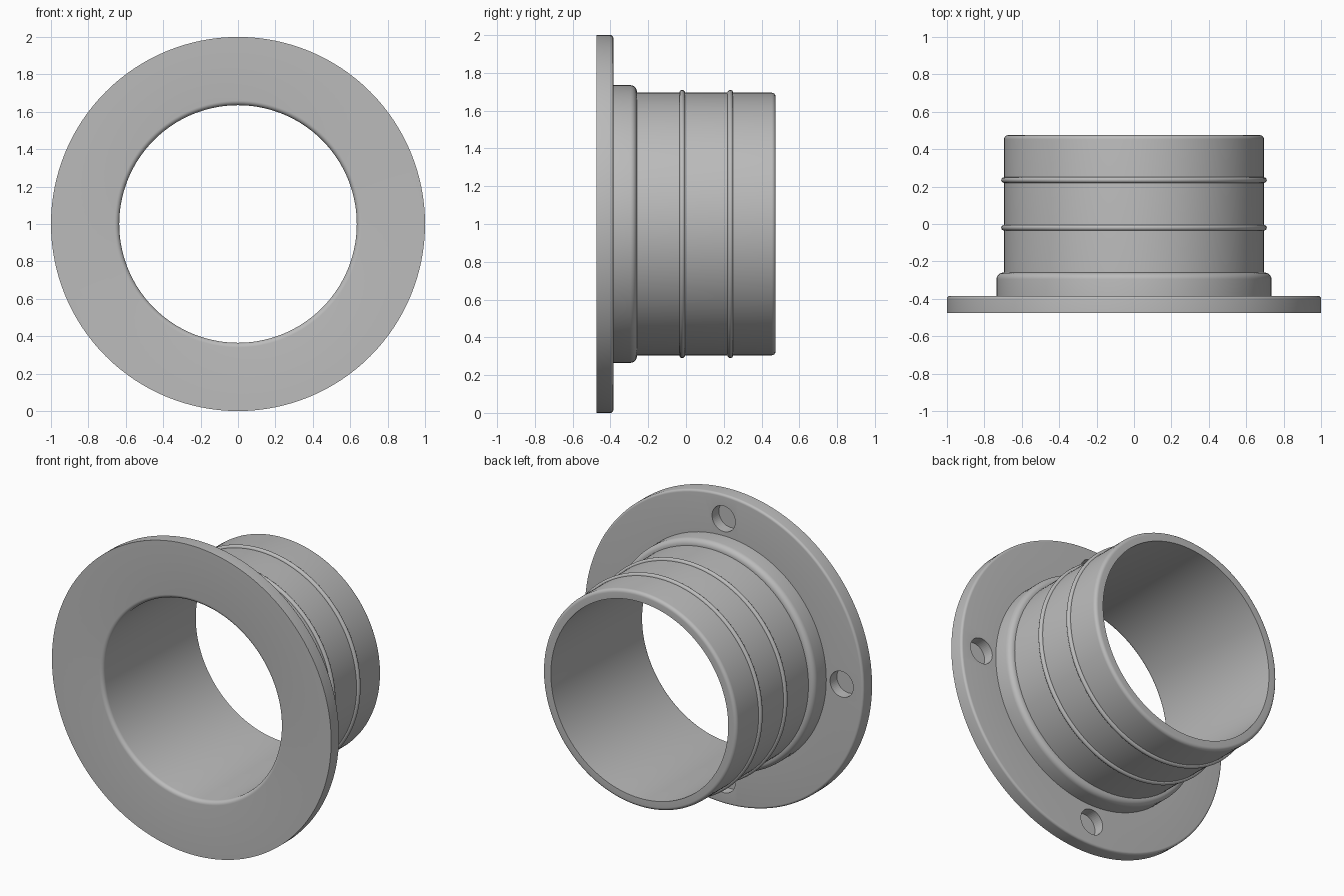
import bpy, bmesh
from math import pi, sin, cos, radians
from mathutils import Matrix, Vector

SEGMENTS = 128
BORE, SLEEVE, COLLAR, FLANGE = 0.635, 0.695, 0.735, 1.0
FRONT, FLANGE_BACK, COLLAR_BACK, BACK = -0.475, -0.385, -0.26, 0.475

old = bpy.data.objects.get("Cube")
if old:
    bpy.data.objects.remove(old, do_unlink=True)

grey = bpy.data.materials.new("plain grey")
grey.use_nodes = True
colour = (0.5, 0.5, 0.5, 1)
grey.diffuse_color = colour
grey.node_tree.nodes["Principled BSDF"].inputs["Base Color"].default_value = colour


def rounded(corner, start, end, radius, steps=6):
    """Quarter-round a right-angled corner, entered along start and left along end."""
    c, a, b = Vector(corner), Vector(start), Vector(end)
    centre = c + (b - a) * radius
    return [centre + radius * (a * sin(t) - b * cos(t))
            for t in (i * pi / 2 / steps for i in range(steps + 1))]


def lathe(name, profile):
    """Turn a closed (radius, y) outline about the pipe axis."""
    bm = bmesh.new()
    verts = [bm.verts.new((r, y, 0)) for r, y in profile]
    edges = [bm.edges.new((v, verts[i - 1])) for i, v in enumerate(verts)]
    bmesh.ops.spin(bm, geom=verts + edges, cent=(0, 0, 0), axis=(0, 1, 0),
                   angle=2 * pi, steps=SEGMENTS)
    bmesh.ops.remove_doubles(bm, verts=bm.verts, dist=1e-5)
    bmesh.ops.recalc_face_normals(bm, faces=bm.faces)
    return finish(name, bm)


def finish(name, bm):
    mesh = bpy.data.meshes.new(name)
    bm.to_mesh(mesh)
    bm.free()
    mesh.materials.append(grey)
    obj = bpy.data.objects.new(name, mesh)
    obj.location.z = 1
    bpy.context.collection.objects.link(obj)
    return obj


def smooth(obj):
    bpy.ops.object.select_all(action="DESELECT")
    obj.select_set(True)
    bpy.context.view_layer.objects.active = obj
    bpy.ops.object.shade_smooth_by_angle(angle=radians(30))


# Flange, collar and sleeve share one turned outline
out, inn, back, front = (1, 0), (-1, 0), (0, 1), (0, -1)
outline = rounded((BORE, FRONT), front, out, 0.025)
outline += [Vector((FLANGE, FRONT))]
outline += rounded((FLANGE, FLANGE_BACK), back, inn, 0.015)
outline += [Vector((COLLAR, FLANGE_BACK))]
outline += rounded((COLLAR, COLLAR_BACK), back, inn, 0.035)
outline += [Vector((SLEEVE, COLLAR_BACK))]
outline += rounded((SLEEVE, BACK), back, inn, 0.022)
outline += [Vector((BORE, BACK))]
body = lathe("flanged_sleeve", outline)

# Four blind bolt holes sunk into the back of the flange
bm = bmesh.new()
for i in range(4):
    angle = i * pi / 2
    place = Matrix.Translation((0.845 * cos(angle), FLANGE_BACK, 0.845 * sin(angle)))
    bmesh.ops.create_cone(bm, cap_ends=True, segments=48, radius1=0.083, radius2=0.083,
                          depth=0.14, matrix=place @ Matrix.Rotation(pi / 2, 4, "X"))
cutter = finish("bolt_hole_cutter", bm)
cutter.hide_render = True
cutter.hide_set(True)
cut = body.modifiers.new("bolt_holes", "BOOLEAN")
cut.operation = "DIFFERENCE"
cut.solver = "EXACT"
cut.object = cutter
smooth(body)

# Two raised beads around the sleeve
for name, y in (("front_bead", -0.02), ("back_bead", 0.235)):
    bead = [(SLEEVE + 0.015 * cos(t), y + 0.015 * sin(t))
            for t in (i * pi / 8 for i in range(16))]
    smooth(lathe(name, bead))
